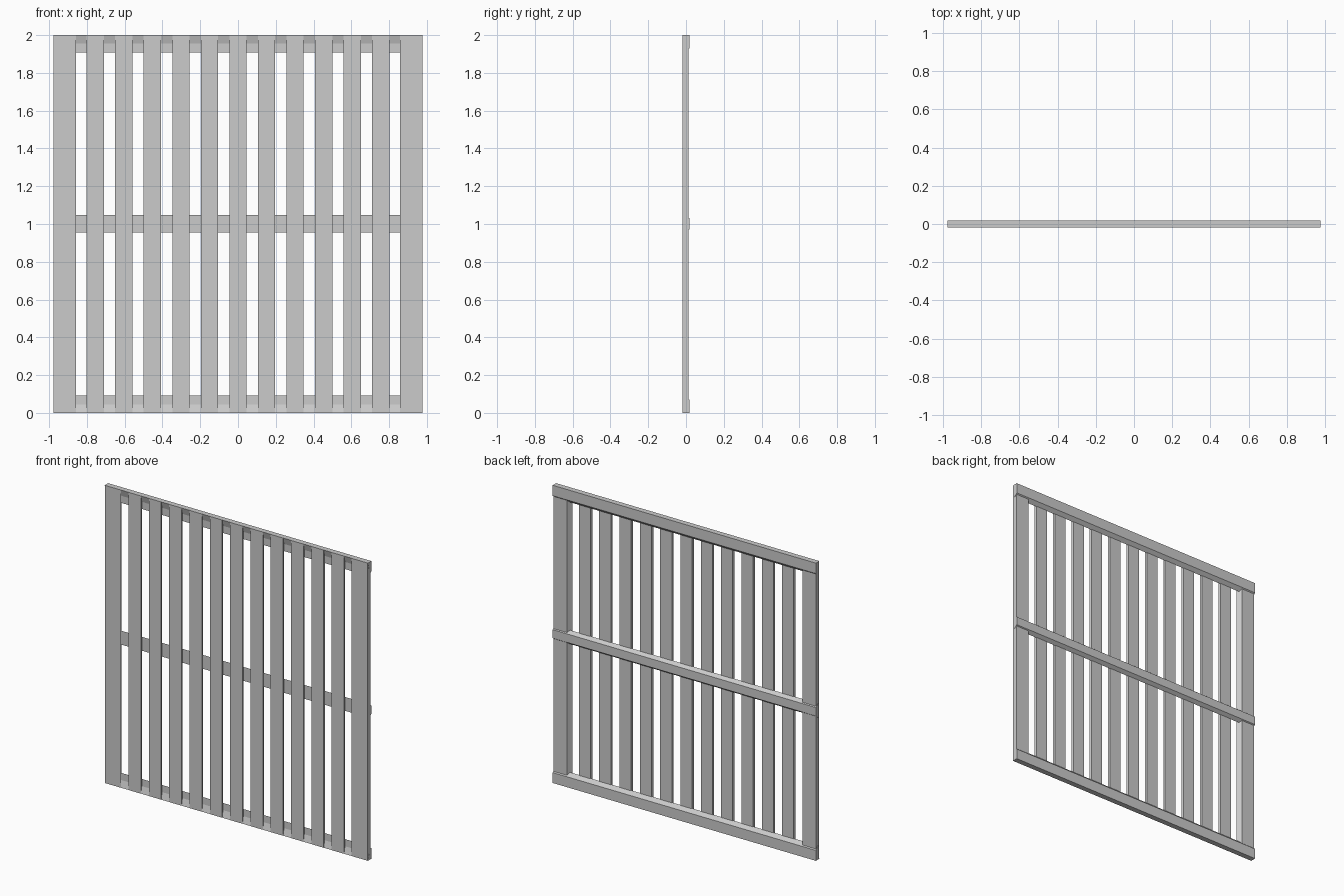
import bpy, bmesh
from mathutils import Vector

if "Cube" in bpy.data.objects:
    bpy.data.objects.remove(bpy.data.objects["Cube"])

W = 0.978          # half width
F, B = -0.0185, 0.0185   # front and back planes
SB = 0.012         # back of the stiles


def prism(name, profile, axis, a, b):
    """Extrude a closed profile along x (points y,z) or z (points x,y)."""
    put = (lambda p, t: Vector((t, p[0], p[1]))) if axis == 'x' else (lambda p, t: Vector((p[0], p[1], t)))
    bm = bmesh.new()
    lo = [bm.verts.new(put(p, a)) for p in profile]
    hi = [bm.verts.new(put(p, b)) for p in profile]
    n = len(profile)
    bm.faces.new(lo)
    bm.faces.new(hi[::-1])
    for i in range(n):
        j = (i + 1) % n
        bm.faces.new((lo[i], hi[i], hi[j], lo[j]))
    bmesh.ops.recalc_face_normals(bm, faces=bm.faces)
    me = bpy.data.meshes.new(name)
    bm.to_mesh(me)
    bm.free()
    ob = bpy.data.objects.new(name, me)
    bpy.context.collection.objects.link(ob)
    return ob


# Side stiles, tapered on the inner edge
for side, s in (("left", -1), ("right", 1)):
    prism(f"{side}_stile",
          [(s * 0.976, F), (s * 0.858, F), (s * 0.875, SB), (s * 0.976, SB)], 'z', 0, 2)

# Thin vertical slats
for i in range(11):
    c = (i - 5) * 0.151
    prism(f"slat_{i + 1}",
          [(c - 0.046, F), (c + 0.046, F), (c + 0.043, -0.003), (c - 0.043, -0.003)], 'z', 0, 2)

# Bottom and top rails: front leans out to meet the slat faces
rail = [(F + 0.0005, 0), (-0.005, 0.045), (-0.005, 0.093), (B, 0.07), (B, 0)]
prism("bottom_rail", rail, 'x', -W, W)
prism("top_rail", [(y, 2 - z) for y, z in rail], 'x', -W, W)

# Middle rail with sloped top and bottom edges
prism("middle_rail", [(-0.005, 0.955), (-0.005, 1.048), (B, 1.03), (B, 0.973)], 'x', -W, W)
